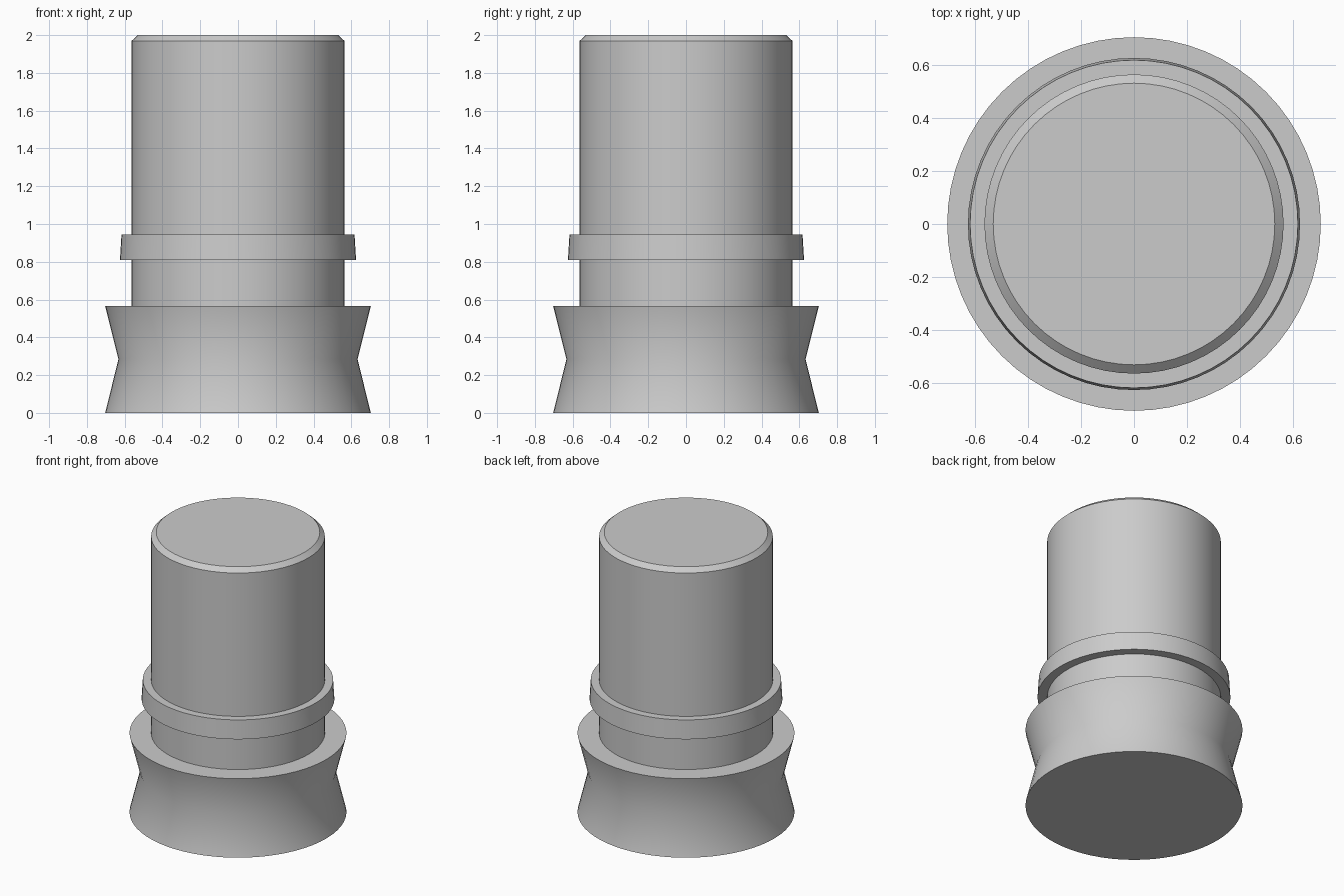
import bpy
import math

SIDES = 64

cube = bpy.data.objects.get("Cube")
if cube:
    bpy.data.objects.remove(cube, do_unlink=True)

# Single grey material
grey = bpy.data.materials.new("light grey")
grey.use_nodes = True
colour = (0.6, 0.6, 0.6, 1)
grey.diffuse_color = colour
grey.node_tree.nodes["Principled BSDF"].inputs["Base Color"].default_value = colour


def lathe(name, profile):
    """Turn a (radius, height) profile, bottom to top, into a capped solid."""
    verts, faces = [], []
    for radius, z in profile:
        for i in range(SIDES):
            a = math.tau * i / SIDES
            verts.append((radius * math.cos(a), radius * math.sin(a), z))
    for ring in range(len(profile) - 1):
        low, high = ring * SIDES, (ring + 1) * SIDES
        for i in range(SIDES):
            j = (i + 1) % SIDES
            faces.append((low + i, low + j, high + j, high + i))
    faces.append(tuple(reversed(range(SIDES))))
    faces.append(tuple(range(len(verts) - SIDES, len(verts))))

    mesh = bpy.data.meshes.new(name)
    mesh.from_pydata(verts, [], faces)
    mesh.materials.append(grey)
    obj = bpy.data.objects.new(name, mesh)
    bpy.context.collection.objects.link(obj)
    bpy.ops.object.select_all(action="DESELECT")
    obj.select_set(True)
    bpy.context.view_layer.objects.active = obj
    bpy.ops.object.shade_smooth_by_angle(angle=math.radians(30))
    return obj


# Waisted foot
lathe("base", [(0.703, 0), (0.633, 0.285), (0.703, 0.565)])

# Cylinder with chamfered top edge
lathe("body", [(0.563, 0.5), (0.563, 1.97), (0.53, 2)])

# Slightly tapered collar
lathe("collar", [(0.625, 0.81), (0.617, 0.945)])
